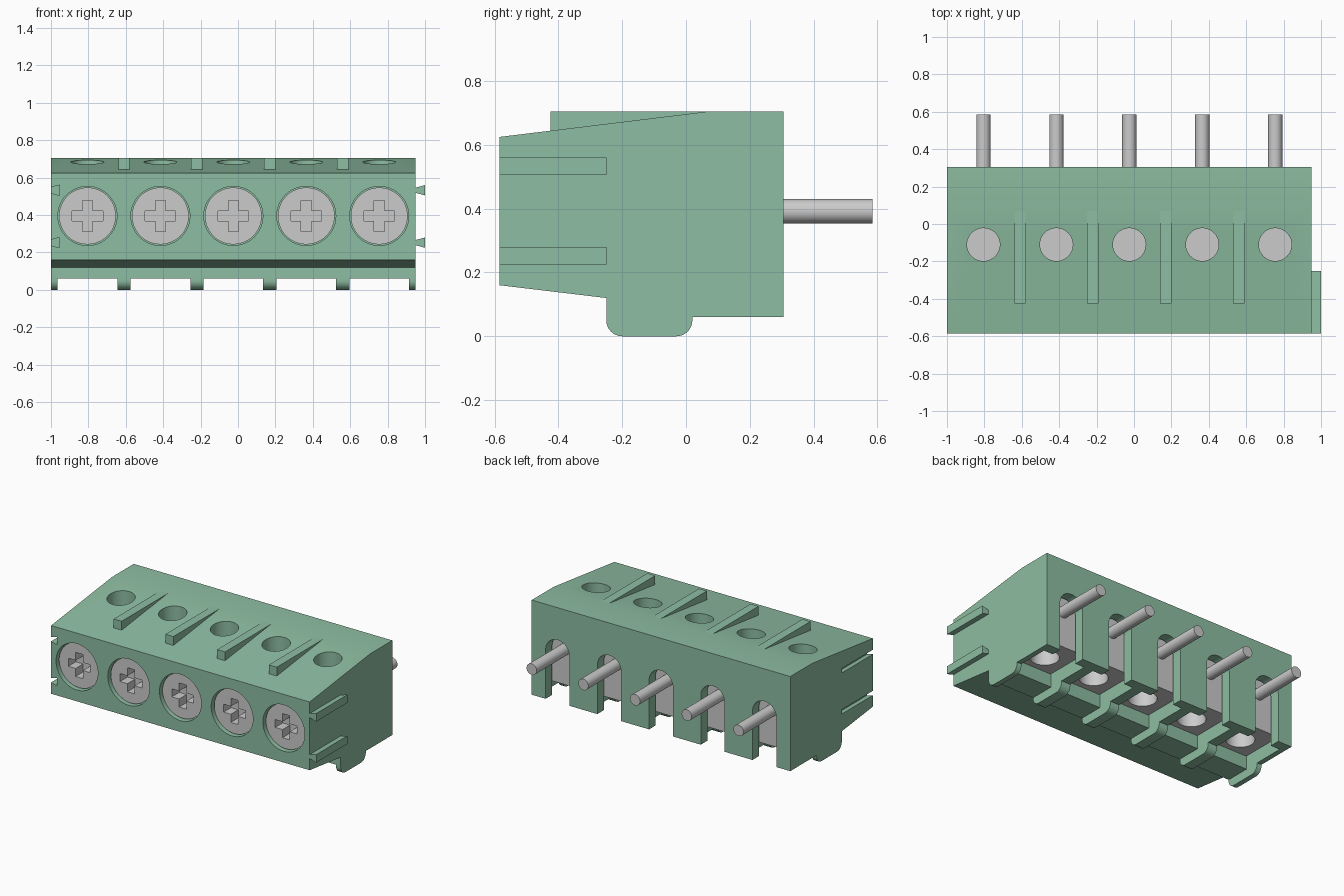
import bpy, bmesh, math
from mathutils import Vector

if "Cube" in bpy.data.objects:
    bpy.data.objects.remove(bpy.data.objects["Cube"])

PITCH, MID = 0.39, -0.025
CELLS = [MID + PITCH * i for i in range(-2, 3)]
AXIS_Z = 0.395          # height of screws and pins

green = bpy.data.materials.new("green_plastic")
green.diffuse_color = (0.27, 0.51, 0.36, 1)
green.use_nodes = True
green.node_tree.nodes["Principled BSDF"].inputs["Base Color"].default_value = green.diffuse_color


def prism(name, pts, axis, a, b, mat=None):
    """Extrude a 2D outline along an axis from a to b."""
    def place(p, t):
        u, v = p
        return {"x": (t, u, v), "y": (u, t, v), "z": (u, v, t)}[axis]
    bm = bmesh.new()
    face = bm.faces.new([bm.verts.new(place(p, a)) for p in pts])
    new = bmesh.ops.extrude_face_region(bm, geom=[face])["geom"]
    shift = Vector(place((0, 0), b - a))
    bmesh.ops.translate(bm, vec=shift,
                        verts=[g for g in new if isinstance(g, bmesh.types.BMVert)])
    bmesh.ops.recalc_face_normals(bm, faces=bm.faces)
    me = bpy.data.meshes.new(name)
    bm.to_mesh(me)
    bm.free()
    ob = bpy.data.objects.new(name, me)
    bpy.context.collection.objects.link(ob)
    if mat:
        me.materials.append(mat)
    return ob


def arc(cx, cy, r, start, end, n):
    return [(cx + r * math.cos(math.radians(start + (end - start) * i / n)),
             cy + r * math.sin(math.radians(start + (end - start) * i / n)))
            for i in range(n + 1)]


def circle(cx, cy, r, n=40):
    return arc(cx, cy, r, 0, 360, n)[:-1]


def rect(u0, v0, u1, v1):
    return [(u0, v0), (u1, v0), (u1, v1), (u0, v1)]


def cut(ob, cutters):
    """Subtract cutters, bake the result and remove the cutters."""
    bpy.context.view_layer.objects.active = ob
    for c in cutters:
        c.hide_render = True
        m = ob.modifiers.new("cut", "BOOLEAN")
        m.operation, m.solver, m.object = "DIFFERENCE", "EXACT", c
        bpy.ops.object.modifier_apply(modifier=m.name)
        bpy.data.objects.remove(c)


def smooth(ob):
    bpy.ops.object.select_all(action="DESELECT")
    ob.select_set(True)
    bpy.context.view_layer.objects.active = ob
    bpy.ops.object.shade_smooth_by_angle(angle=math.radians(30))


# housing: side outline with rounded feet
outline = [(-0.585, 0.16), (-0.25, 0.12)]
outline += arc(-0.2, 0.05, 0.05, 180, 270, 8) + arc(-0.03, 0.05, 0.05, 270, 360, 8)
outline += [(0.02, 0.06), (0.305, 0.06), (0.305, 0.705), (0.07, 0.705), (-0.585, 0.625)]
housing = prism("housing", outline, "x", -1, 0.95, green)

cutters = []
for x in CELLS:
    # underside chamber, rear pin slot, top hole, screw hole
    chamber = [(-0.3, -0.1), (0.235, -0.1), (0.235, 0.5), (-0.08, 0.5), (-0.08, 0.06), (-0.3, 0.06)]
    cutters.append(prism("chamber_cutter", chamber, "x", x - 0.16, x + 0.16))
    slot = arc(x, AXIS_Z, 0.09, 0, 180, 20) + [(x - 0.09, -0.1), (x + 0.09, -0.1)]
    cutters.append(prism("slot_cutter", slot, "y", 0.2, 0.4))
    cutters.append(prism("top_hole_cutter", circle(x, -0.11, 0.088), "z", 0.45, 0.9))
    cutters.append(prism("screw_hole_cutter", circle(x, AXIS_Z, 0.158, 48), "y", -0.7, -0.3))
# dovetail grooves on the left side
for z in (0.2525, 0.5325):
    groove = [(-1.01, z - 0.0125), (-0.955, z - 0.0275), (-0.955, z + 0.0275), (-1.01, z + 0.0125)]
    cutters.append(prism("groove_cutter", groove, "y", -0.7, -0.25))
cut(housing, cutters)
smooth(housing)

# matching dovetail tabs on the right side
for z in (0.2525, 0.5325):
    tab = [(0.945, z - 0.0125), (1, z - 0.0275), (1, z + 0.0275), (0.945, z + 0.0125)]
    prism("dovetail_tab", tab, "y", -0.585, -0.25, green)

# wedge ribs between cells on top
for i in range(4):
    x = CELLS[i] + PITCH / 2
    prism("top_rib", [(-0.425, 0.63), (0.07, 0.705), (-0.425, 0.705)], "x", x - 0.03, x + 0.03, green)

for x in CELLS:
    # screw with cross recess
    screw = prism("screw", circle(x, AXIS_Z, 0.152, 48), "y", -0.56, -0.29)
    a, w, z = 0.082, 0.027, AXIS_Z
    cross = [(x - w, z - a), (x + w, z - a), (x + w, z - w), (x + a, z - w),
             (x + a, z + w), (x + w, z + w), (x + w, z + a), (x - w, z + a),
             (x - w, z + w), (x - a, z + w), (x - a, z - w), (x - w, z - w)]
    cut(screw, [prism("cross_cutter", cross, "y", -0.7, -0.48)])
    smooth(screw)

    # clamp block with wire opening below
    clamp = prism("clamp_block", rect(x - 0.157, -0.2, x + 0.157, 0.225), "z", 0.15, 0.495)
    cut(clamp, [prism("wire_cutter", circle(x, 0.05, 0.09), "z", 0.05, 0.35)])
    smooth(clamp)

    # solder pin
    smooth(prism("pin", circle(x, 0.392, 0.038, 32), "y", 0.2, 0.585))
